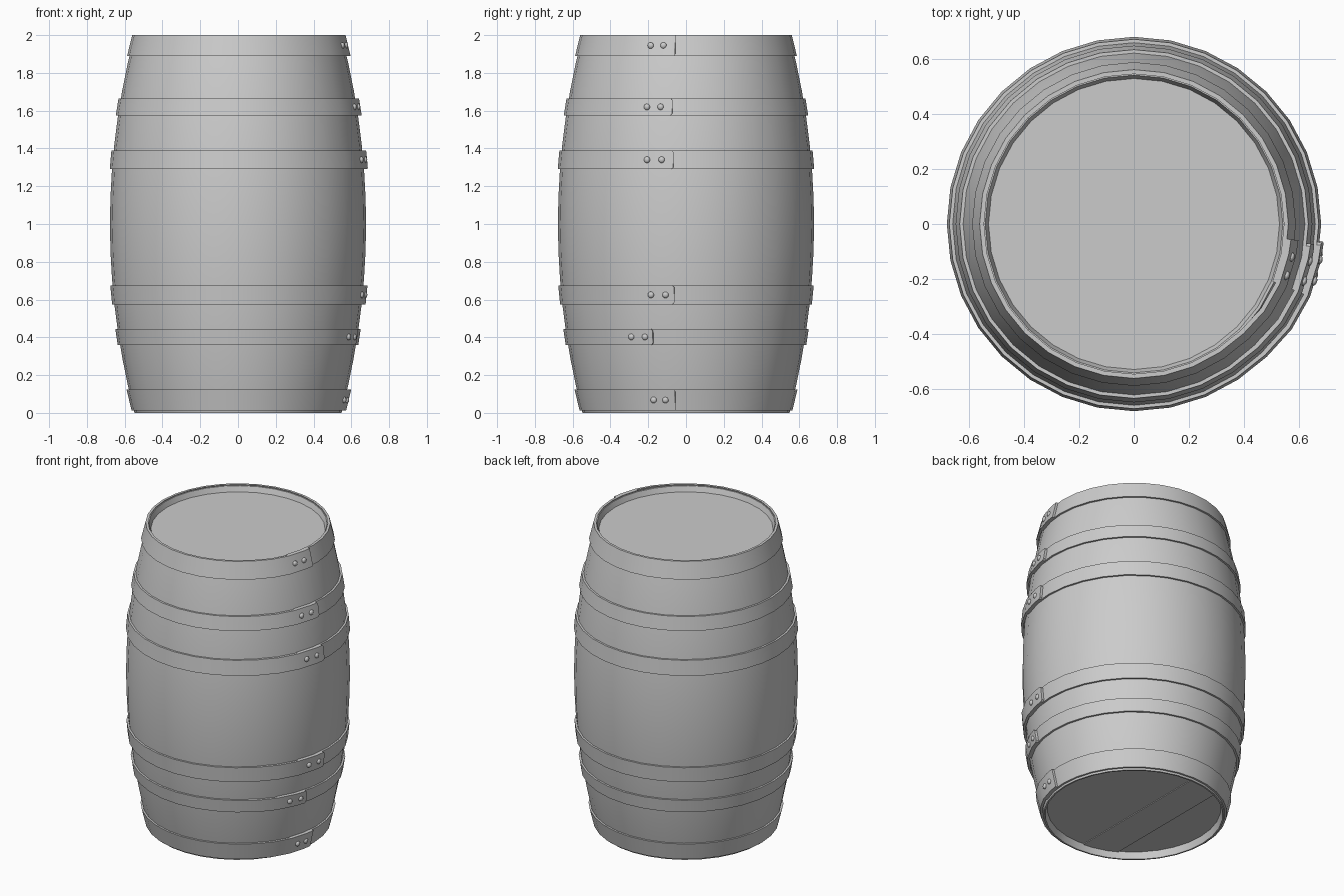
import bpy, bmesh
from math import sin, cos, pi, asin, floor
from mathutils import Matrix, Vector

if "Cube" in bpy.data.objects:
    bpy.data.objects.remove(bpy.data.objects["Cube"])

SEG = 32
STEP = 2 * pi / SEG
THICK = 0.012


def bulge(z):
    # barrel radius at height z
    return 0.678 - 0.13 * (z - 1) ** 2


def finish(bm, name, angle=35):
    bmesh.ops.recalc_face_normals(bm, faces=bm.faces)
    me = bpy.data.meshes.new(name)
    bm.to_mesh(me)
    bm.free()
    ob = bpy.data.objects.new(name, me)
    bpy.context.collection.objects.link(ob)
    bpy.ops.object.select_all(action='DESELECT')
    ob.select_set(True)
    bpy.context.view_layer.objects.active = ob
    bpy.ops.object.shade_smooth_by_angle(angle=angle * pi / 180)
    return ob


# Barrel body: bulged wall with a rim that slopes in to each head
bm = bmesh.new()
outer = [(bulge(z), z) for z in [i * 1.993 / 14 for i in range(15)]]
profile = [(0.525, 0.05), (0.538, 0.0)] + outer + [(0.54, 1.993), (0.525, 1.95)]
rings = [[bm.verts.new((r * cos(i * STEP), r * sin(i * STEP), z)) for i in range(SEG)]
         for r, z in profile]
for a, b in zip(rings, rings[1:]):
    for i in range(SEG):
        j = (i + 1) % SEG
        bm.faces.new((a[i], a[j], b[j], b[i]))
finish(bm, "barrel_body")


# Heads: recessed thin discs
def head(name, z):
    bm = bmesh.new()
    bmesh.ops.create_cone(bm, cap_ends=True, segments=SEG, radius1=0.53, radius2=0.53,
                          depth=0.03, matrix=Matrix.Translation((0, 0, z)))
    return bm


finish(head("top", 1.943), "top_head")

# Bottom head with one plank standing slightly proud
bm = head("bottom", 0.06)
for x in (-0.26, -0.04):
    bmesh.ops.bisect_plane(bm, geom=bm.verts[:] + bm.edges[:] + bm.faces[:],
                           plane_co=(x, 0, 0), plane_no=(1, 0, 0))
plank = [f for f in bm.faces if f.calc_center_median().z < 0.05
         and -0.26 < f.calc_center_median().x < -0.04]
ext = bmesh.ops.extrude_face_region(bm, geom=plank)
bmesh.ops.delete(bm, geom=plank, context='FACES_ONLY')
bmesh.ops.translate(bm, vec=(0, 0, -0.005),
                    verts=[v for v in ext['geom'] if isinstance(v, bmesh.types.BMVert)])
finish(bm, "bottom_head")


# Hoops: metal strips wrapped once round, with an overlapping riveted end
def lift(t):
    return THICK * max(0.0, min(1.0, (0.75 - t) / 0.35))


def hoop(name, z0, z1, y_end, rivets, corner):
    zm = (z0 + z1) / 2
    end = asin(y_end / bulge(zm))
    first = floor((end - 0.03) / STEP)
    angles = [end, end - 0.015] + [(first - k) * STEP for k in range(SEG + 2)]
    bm = bmesh.new()
    cols = []
    for k, a in enumerate(angles):
        inset = corner if k == 0 else 0
        up = lift(end - a)
        col = []
        for z, d in ((z0 + inset, -0.004), (z0 + inset, THICK),
                     (z1 - inset, THICK), (z1 - inset, -0.004)):
            r = bulge(z) + d + up
            col.append(bm.verts.new((r * cos(a), r * sin(a), z)))
        cols.append(col)
    for a, b in zip(cols, cols[1:]):
        for i in range(4):
            j = (i + 1) % 4
            bm.faces.new((a[i], a[j], b[j], b[i]))
    bm.faces.new(cols[0])
    bm.faces.new(cols[-1])
    finish(bm, name)

    # Rivets: flattened domes on the overlap
    bm = bmesh.new()
    for y in rivets:
        a = asin(y / bulge(zm))
        r = bulge(zm) + THICK + lift(end - a) - 0.002
        m = (Matrix.Translation((r * cos(a), r * sin(a), zm))
             @ Matrix.Rotation(a, 4, 'Z') @ Matrix.Diagonal(Vector((0.7, 1, 1, 1))))
        bmesh.ops.create_uvsphere(bm, u_segments=12, v_segments=8, radius=0.017, matrix=m)
    finish(bm, name + "_rivets", 60)


hoop("top_hoop", 1.89, 2.0, -0.055, (-0.18, -0.115), 0)
hoop("upper_quarter_hoop", 1.575, 1.665, -0.07, (-0.20, -0.13), 0.01)
hoop("upper_belly_hoop", 1.29, 1.39, -0.065, (-0.20, -0.125), 0.01)
hoop("lower_belly_hoop", 0.575, 0.675, -0.06, (-0.18, -0.105), 0.01)
hoop("lower_quarter_hoop", 0.36, 0.445, -0.17, (-0.28, -0.21), 0.01)
hoop("bottom_hoop", 0.012, 0.125, -0.055, (-0.165, -0.105), 0)
